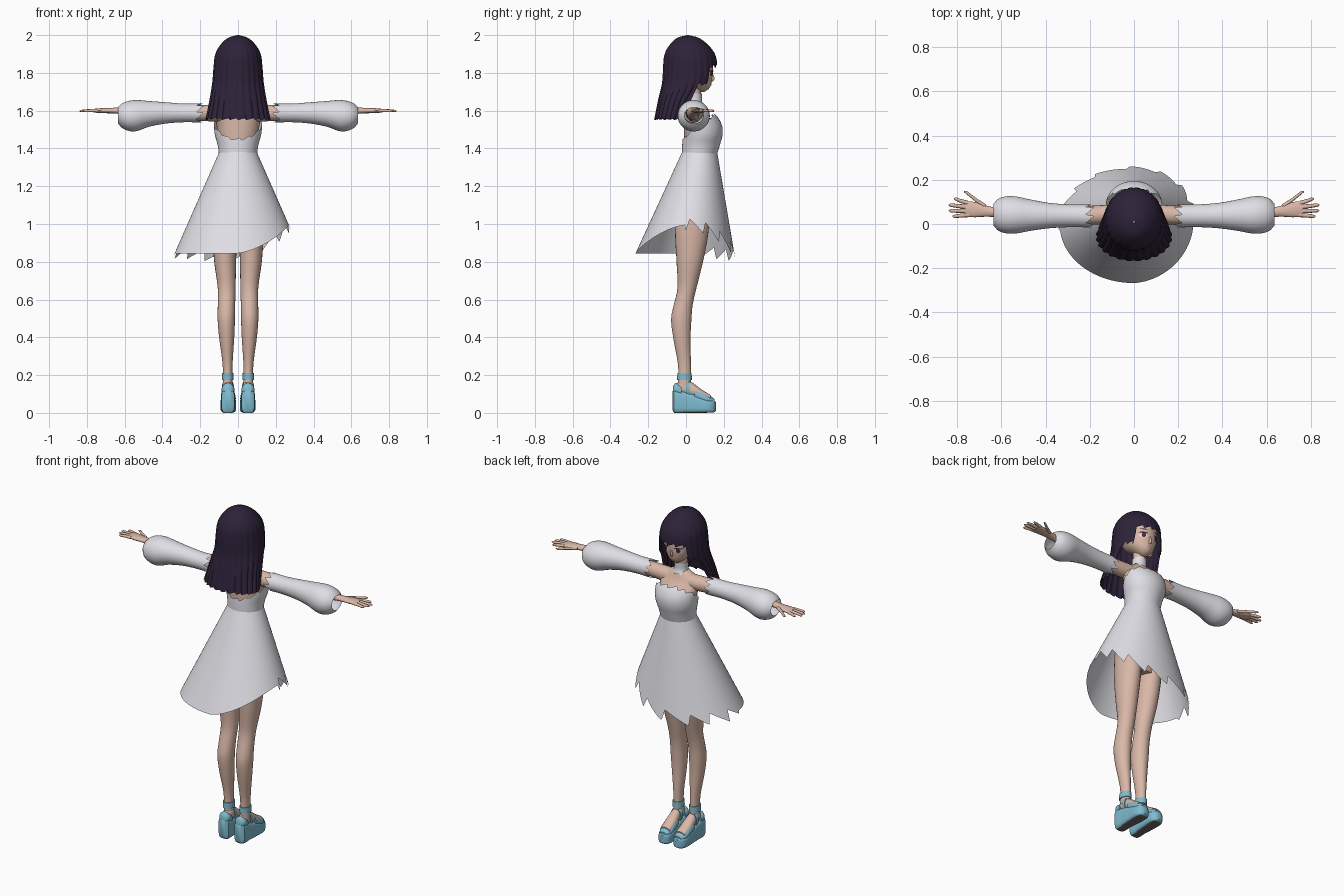
import bpy, bmesh, math

cube = bpy.data.objects.get("Cube")
if cube:
    bpy.data.objects.remove(cube)


def material(name, r, g, b):
    m = bpy.data.materials.new(name)
    m.use_nodes = True
    m.diffuse_color = (r, g, b, 1)
    bsdf = m.node_tree.nodes["Principled BSDF"]
    bsdf.inputs["Base Color"].default_value = (r, g, b, 1)
    bsdf.inputs["Roughness"].default_value = 0.8
    return m


SKIN = material("skin", 0.70, 0.48, 0.39)
WHITE = material("white cloth", 0.74, 0.73, 0.78)
HAIR = material("dark violet hair", 0.026, 0.016, 0.04)
BLUE = material("light blue leather", 0.21, 0.50, 0.63)
SOLE = material("grey sole", 0.15, 0.13, 0.13)
IRIS = material("dark red iris", 0.10, 0.02, 0.02)
LIP = material("lip pink", 0.55, 0.22, 0.20)

AXES = {"z": lambda t, a, b: (a, b, t),
        "x": lambda t, a, b: (t, a, b),
        "y": lambda t, a, b: (a, t, b)}


def sample(rows, t):
    """Smooth interpolation of cross-sections (t, centre a, centre b, radius a, radius b)."""
    last = len(rows) - 1
    sign = 1 if rows[-1][0] > rows[0][0] else -1
    i = 0
    while i < last - 1 and (t - rows[i + 1][0]) * sign > 0:
        i += 1
    h = rows[i + 1][0] - rows[i][0]
    u = min(max((t - rows[i][0]) / h, 0), 1)

    def slope(j, c):
        p, q = rows[max(j - 1, 0)], rows[min(j + 1, last)]
        return (q[c] - p[c]) / (q[0] - p[0])

    out = []
    for c in range(1, 5):
        p, q = rows[i][c], rows[i + 1][c]
        out.append(p + (q - p) * u * u * (3 - 2 * u)
                   + h * slope(i, c) * u * (1 - u) ** 2
                   - h * slope(i + 1, c) * u * u * (1 - u))
    return out


def finish(name, bm, mat, mirror=False):
    bmesh.ops.recalc_face_normals(bm, faces=bm.faces)
    mesh = bpy.data.meshes.new(name)
    bm.to_mesh(mesh)
    bm.free()
    mesh.materials.append(mat)
    mesh.shade_smooth()
    mesh.set_sharp_from_angle(angle=math.radians(45))
    ob = bpy.data.objects.new(name, mesh)
    bpy.context.collection.objects.link(ob)
    if mirror:
        ob.modifiers.new("mirror", "MIRROR").use_axis[0] = True
    return ob


def loft(name, rows, mat, axis="z", n=24, steps=16, hem=None, cap=True,
         power=2, ease=1, ripple=0, mirror=False):
    """Skin the sections; hem(angle) trims each column to a ragged edge."""
    bm = bmesh.new()
    start, stop = rows[0][0], rows[-1][0]
    grid = []
    for k in range(steps + 1):
        ring = []
        for i in range(n):
            ang = 2 * math.pi * i / n
            f = (k / steps) ** ease
            if hem:
                f = min(f, (hem(ang) - start) / (stop - start))
            t = start + (stop - start) * f
            ca, cb, ra, rb = sample(rows, t)
            c, s = math.cos(ang), math.sin(ang)
            w = 1 + ripple * f * abs(math.sin(ang * 12))
            a = ca + ra * w * math.copysign(abs(c) ** (2 / power), c)
            b = cb + rb * w * math.copysign(abs(s) ** (2 / power), s)
            ring.append(bm.verts.new(AXES[axis](t, a, b)))
        grid.append(ring)
    for lo, hi in zip(grid, grid[1:]):
        for i in range(n):
            j = (i + 1) % n
            bm.faces.new((lo[i], lo[j], hi[j], hi[i]))
    if cap:
        bm.faces.new(grid[0])
        bm.faces.new(grid[-1])
    bmesh.ops.remove_doubles(bm, verts=bm.verts, dist=1e-5)
    return finish(name, bm, mat, mirror)


def saw(ang, count):
    return (ang * count / (2 * math.pi)) % 1


# Head, neck and body
HEAD = [(1.70, 0, .078, .012, .02), (1.72, 0, .08, .04, .045), (1.76, 0, .052, .077, .085),
        (1.82, 0, .037, .1, .106), (1.88, 0, .03, .1, .108), (1.94, 0, .02, .06, .07)]
loft("head", HEAD, SKIN, n=32)
loft("nose", [(1.752, 0, .133, .007, .004), (1.765, 0, .138, .008, .014),
              (1.80, 0, .137, .004, .004)], SKIN, n=10, steps=6)
loft("ears", [(.095, .02, 1.785, .016, .026), (.112, .015, 1.79, .014, .026)],
     SKIN, "x", 12, 3, mirror=True)
loft("neck", [(1.58, 0, .045, .045, .042), (1.65, 0, .045, .034, .034),
              (1.74, 0, .045, .036, .036)], SKIN)
loft("torso", [(.96, 0, .03, .11, .08), (1.1, 0, .035, .13, .095), (1.25, 0, .06, .105, .085),
               (1.38, 0, .07, .09, .08), (1.46, 0, .075, .105, .085), (1.53, 0, .07, .115, .08),
               (1.58, 0, .05, .125, .058), (1.615, 0, .045, .105, .045),
               (1.65, 0, .045, .035, .033)], SKIN, n=32, steps=30)
loft("neck_collar", [(1.69, 0, .045, .039, .039), (1.65, 0, .045, .04, .04),
                     (1.62, 0, .047, .053, .052)], WHITE, n=36, steps=8, cap=False,
     hem=lambda a: 1.625 + .02 * saw(a, 9))


# Face details laid on the head surface
def face_plate(name, x, z, w, h, mat, lift, mirror=True):
    bm = bmesh.new()
    rings = []
    for r in (0.05, 0.5, 1):
        ring = []
        for i in range(16):
            ang = math.pi * i / 8
            px, pz = x + w * r * math.cos(ang), z + h * r * math.sin(ang)
            ca, cb, ra, rb = sample(HEAD, pz)
            py = cb + rb * math.sqrt(max(0, 1 - (px / ra) ** 2)) + lift
            ring.append(bm.verts.new((px, py, pz)))
        rings.append(ring)
    bm.faces.new(rings[0])
    for lo, hi in zip(rings, rings[1:]):
        for i in range(16):
            j = (i + 1) % 16
            bm.faces.new((lo[i], lo[j], hi[j], hi[i]))
    finish(name, bm, mat, mirror)


face_plate("eye_whites", .042, 1.795, .021, .014, WHITE, .002)
face_plate("irises", .041, 1.796, .011, .014, IRIS, .003)
face_plate("eyelashes", .043, 1.81, .024, .004, HAIR, .004)
face_plate("eyebrows", .043, 1.832, .022, .003, HAIR, .003)
face_plate("mouth", 0, 1.737, .014, .003, LIP, .002, False)


# Long hair with a straight fringe and side locks
def hair_hem(ang):
    d = abs((math.degrees(ang) + 90) % 360 - 180)
    if d < 44:
        return 1.825 + .022 * saw(ang, 17)
    if d < 70:
        return 1.73 + .02 * saw(ang, 24)
    return 1.55 + .012 * saw(ang, 24)


loft("hair", [(2.0, 0, .01, .004, .004), (1.988, 0, .01, .048, .052), (1.95, 0, .015, .092, .1),
              (1.9, 0, .02, .119, .132), (1.84, 0, .022, .127, .141), (1.75, 0, .015, .133, .138),
              (1.65, 0, -.03, .147, .115), (1.55, 0, -.06, .165, .104)],
     HAIR, n=144, steps=40, hem=hair_hem, cap=False, ease=1.5, ripple=.06)


# Dress
def bodice_hem(ang):
    s = math.sin(ang)
    return 1.505 + .065 * s + .02 * (1 - s * s) + .018 * saw(ang, 13)


loft("bodice", [(1.37, 0, .072, .101, .093), (1.42, 0, .08, .108, .1), (1.47, 0, .088, .122, .105),
                (1.52, 0, .088, .127, .103), (1.57, 0, .08, .125, .085), (1.61, 0, .06, .118, .06)],
     WHITE, n=72, steps=24, hem=bodice_hem, cap=False)


def skirt_hem(ang):
    c, s = math.cos(ang), math.sin(ang)
    z = .845 + .15 * max(0, c) ** 1.4
    if s > -.1:
        z += .03 - .07 * saw(ang, 15)
    return z


def skirt_row(z):
    d = 1.38 - z
    return (z, 0, .072 - .145 * d, .1 + .44 * d, .093 + .315 * d)


loft("skirt", [skirt_row(z) for z in (1.38, 1.2, 1.0, .77)], WHITE, n=120, steps=30,
     hem=skirt_hem, cap=False)

# Arms, sleeves and hands
loft("arms", [(.07, .045, 1.585, .045, .045), (.2, .04, 1.588, .042, .042),
              (.42, .04, 1.59, .033, .033), (.62, .052, 1.6, .021, .018),
              (.68, .06, 1.6, .027, .014), (.73, .066, 1.6, .036, .013),
              (.765, .068, 1.6, .033, .009)], SKIN, "x", 20, 28, mirror=True)
loft("sleeves", [(.635, .042, 1.575, .05, .043), (.61, .042, 1.573, .075, .068),
                 (.55, .041, 1.573, .085, .083), (.47, .04, 1.583, .071, .068),
                 (.38, .038, 1.588, .057, .056), (.27, .037, 1.588, .051, .049),
                 (.15, .036, 1.588, .054, .054)], WHITE, "x", 48, 28,
     hem=lambda a: .18 + .045 * saw(a, 8), cap=False, mirror=True)
FINGERS = [("index_fingers", .75, .094, .815, .114), ("middle_fingers", .755, .077, .84, .086),
           ("ring_fingers", .755, .059, .838, .06), ("little_fingers", .745, .042, .822, .034),
           ("thumbs", .67, .078, .77, .147)]
for name, x0, y0, x1, y1 in FINGERS:
    loft(name, [(x0, y0, 1.6, .011, .009), ((x0 + x1) / 2, (y0 + y1) / 2, 1.6, .009, .008),
                (x1 - .006, y1, 1.598, .007, .006), (x1, y1, 1.598, .002, .002)],
         SKIN, "x", 10, 8, mirror=True)

# Legs and feet
loft("legs", [(1.08, .07, .035, .066, .09), (.95, .071, .03, .065, .088), (.8, .068, .02, .058, .07),
              (.66, .06, .005, .047, .05), (.57, .061, -.015, .046, .05),
              (.5, .062, -.025, .046, .054), (.4, .06, -.022, .04, .046),
              (.25, .055, -.008, .026, .034), (.14, .055, -.008, .026, .034)],
     SKIN, n=24, steps=32, mirror=True)
loft("feet", [(-.055, .053, .13, .015, .02), (-.02, .053, .135, .027, .04), (.03, .053, .122, .03, .04),
              (.08, .052, .1, .033, .025), (.13, .05, .08, .03, .015)], SKIN, "y", 20, 14, mirror=True)

# Platform shoes: wedge, heel cup, toe cap and straps
wedge = loft("shoe_wedges", [(-.072, .053, .065, .018, .05), (-.062, .053, .062, .034, .062),
                             (0, .053, .055, .036, .055), (.06, .052, .046, .04, .046),
                             (.12, .051, .036, .041, .035), (.148, .05, .034, .03, .031),
                             (.158, .05, .034, .014, .024)],
             BLUE, "y", 32, 24, power=4, mirror=True)
wedge.data.materials.append(SOLE)
for face in wedge.data.polygons:
    if face.normal.z < -.85 and face.center.z < .03:
        face.material_index = 1
loft("heel_cups", [(-.07, .053, .12, .02, .02), (-.055, .053, .125, .033, .033),
                   (-.025, .053, .115, .034, .03)], BLUE, "y", 20, 8, mirror=True)
loft("toe_caps", [(.045, .053, .1, .036, .038), (.08, .052, .085, .039, .036),
                  (.12, .051, .07, .038, .026), (.15, .05, .06, .022, .014)],
     BLUE, "y", 24, 12, mirror=True)
loft("ankle_straps", [(.175, .055, -.008, .031, .039), (.21, .055, -.008, .03, .038)],
     BLUE, n=24, steps=3, mirror=True)
loft("instep_straps", [(.0, .053, .132, .033, .05), (.022, .053, .122, .034, .048)],
     BLUE, "y", 24, 3, mirror=True)
